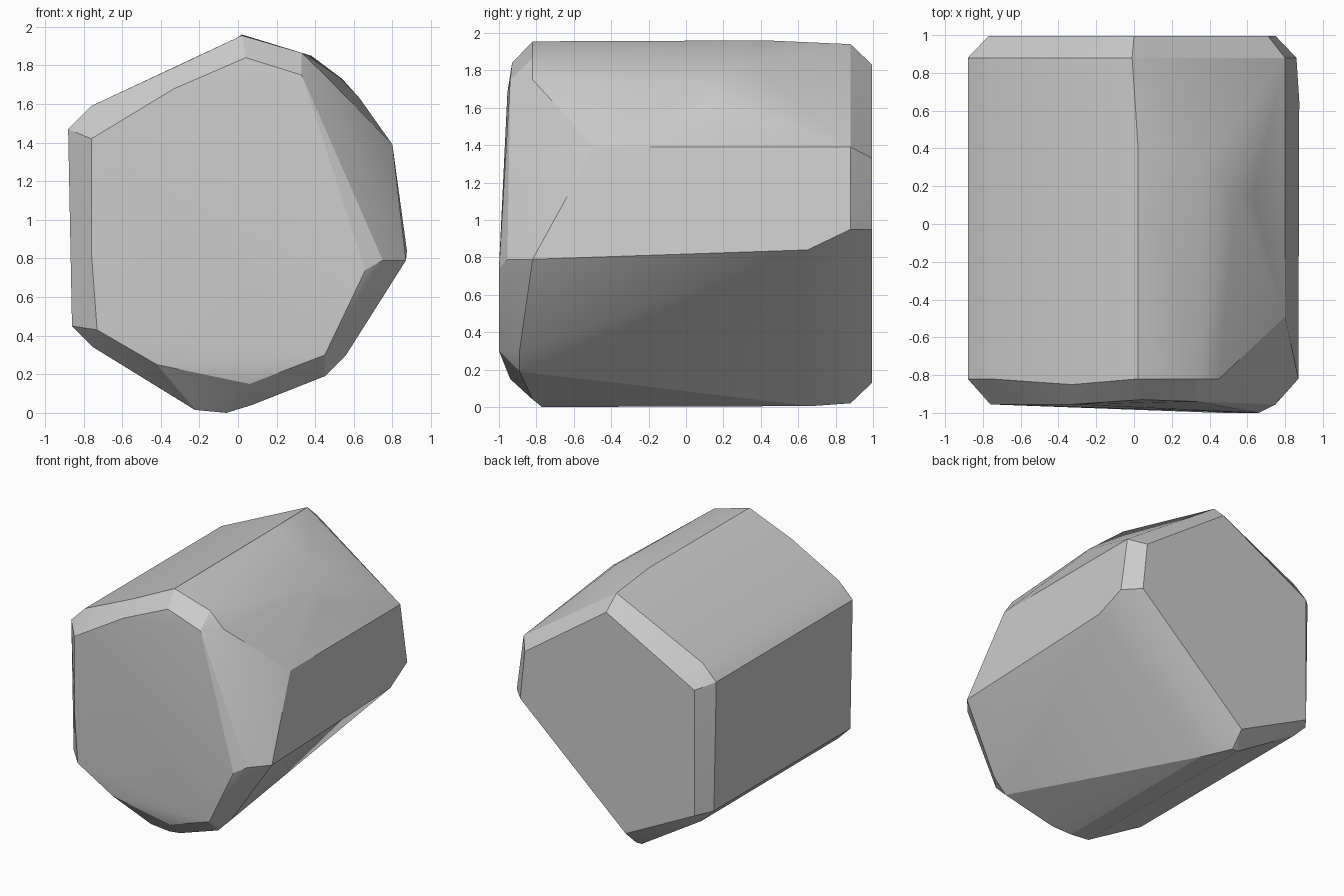
import bpy, bmesh, math

if "Cube" in bpy.data.objects:
    bpy.data.objects.remove(bpy.data.objects["Cube"])

# Cross-sections (x, z) from back to front; paired caps and rims form the chamfers
sections = {
    0.995: [(-.77, 1.42), (0, 1.83), (.71, 1.33), (.75, .95), (-.17, .13), (-.77, .43)],
    0.88: [(-.88, 1.47), (-.76, 1.59), (-.01, 1.94), (.80, 1.39), (.86, .95),
           (-.18, .02), (-.23, .02), (-.75, .34), (-.86, .45)],
    -0.82: [(-.88, 1.47), (-.76, 1.59), (.02, 1.955), (.33, 1.865), (.45, 1.75),
            (.87, .79), (.07, .04), (-.75, .34), (-.86, .45)],
    -0.955: [(-.76, 1.42), (-.33, 1.68), (.75, .79), (-.76, .84),
             (-.73, .43), (-.42, .25)],
}
# Single corners (x, y, z): front edge, then the worn right shoulder and base
corners = [
    (.04, -.93, 1.84), (.33, -.94, 1.75), (.66, -1, .74), (.45, -1, .30),
    (.06, -.94, .15), (.45, -.89, .19), (.56, -.89, .30), (-.33, -.85, 1.79),
    (.02, .43, 1.96), (.38, .33, 1.85), (.54, .14, 1.73), (.63, .14, 1.63),
    (.80, -.49, 1.39), (.875, .65, .84), (-.06, .67, .005), (-.06, -.77, .0),
    (-.22, -.77, .015),
]
points = [(x, y, z) for y, ring in sections.items() for x, z in ring] + corners

# Rock: convex skin over the sections, nearly coplanar facets merged
bm = bmesh.new()
for p in points:
    bm.verts.new(p)
hull = bmesh.ops.convex_hull(bm, input=bm.verts)
bmesh.ops.delete(bm, geom=list({v for v in hull["geom_interior"] + hull["geom_unused"]
                                if isinstance(v, bmesh.types.BMVert)}), context='VERTS')
bmesh.ops.dissolve_limit(bm, angle_limit=math.radians(1), verts=bm.verts, edges=bm.edges)
bmesh.ops.recalc_face_normals(bm, faces=bm.faces)
mesh = bpy.data.meshes.new("rock")
bm.to_mesh(mesh)
bm.free()
rock = bpy.data.objects.new("rock", mesh)
bpy.context.collection.objects.link(rock)
bpy.context.view_layer.objects.active = rock
rock.select_set(True)
bpy.ops.object.shade_smooth_by_angle(angle=math.radians(20))
